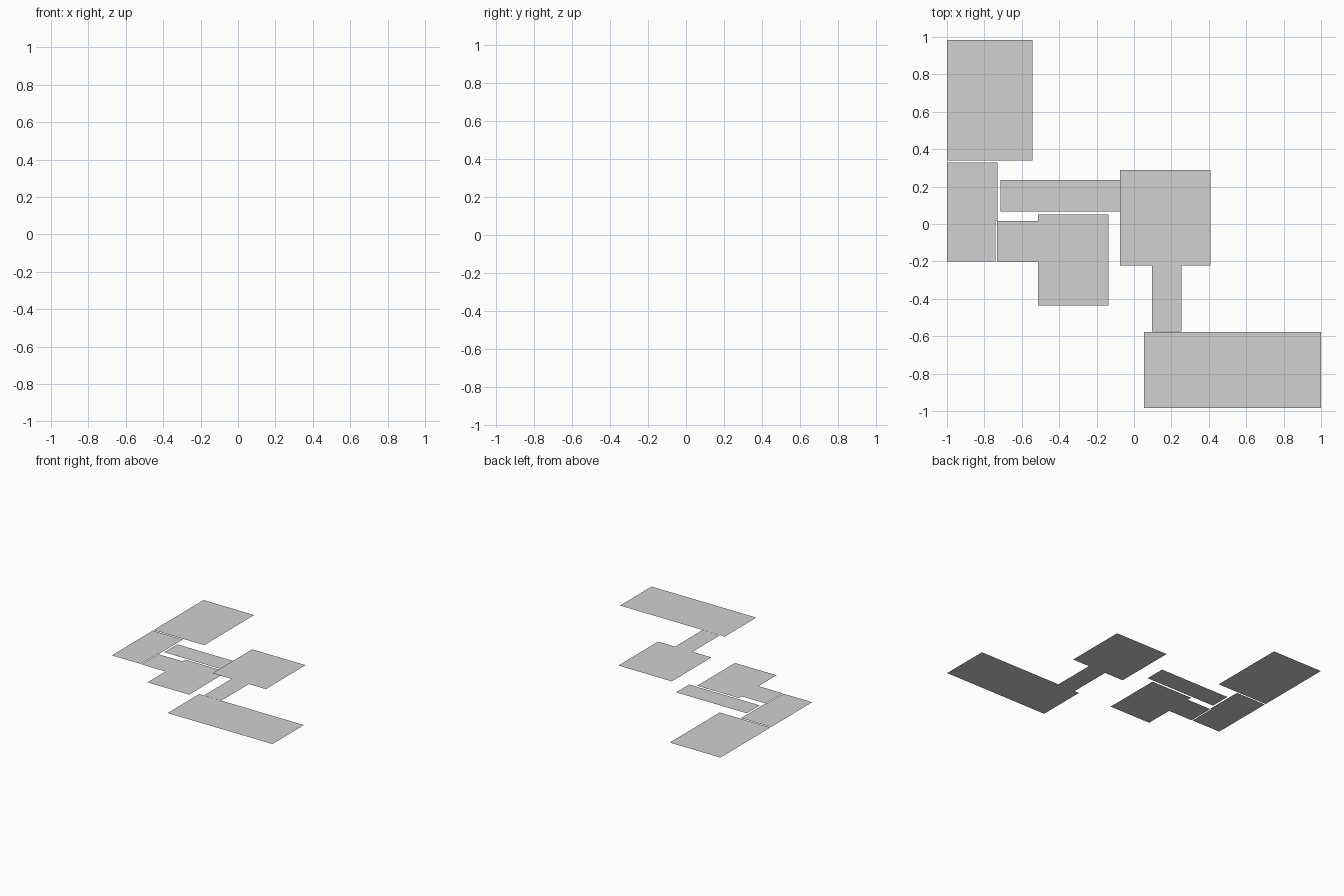
import bpy, bmesh

if "Cube" in bpy.data.objects:
    bpy.data.objects.remove(bpy.data.objects["Cube"])

# Single flat grey for the whole floor plan
grey = bpy.data.materials.new("light_grey")
grey.diffuse_color = (0.64, 0.64, 0.64, 1.0)
grey.use_nodes = True
grey.node_tree.nodes["Principled BSDF"].inputs["Base Color"].default_value = grey.diffuse_color

UPPER = 0.11  # height of the raised level


def plate(name, outline, z=0.0):
    """Flat one-face floor plate from a counter-clockwise outline, facing up."""
    bm = bmesh.new()
    bm.faces.new([bm.verts.new((x, y, z)) for x, y in outline])
    bm.normal_update()
    mesh = bpy.data.meshes.new(name)
    bm.to_mesh(mesh)
    bm.free()
    mesh.materials.append(grey)
    bpy.context.collection.objects.link(bpy.data.objects.new(name, mesh))


def rect(x0, y0, x1, y1):
    return [(x0, y0), (x1, y0), (x1, y1), (x0, y1)]


# Rectangular rooms and corridor
plate("back_left_room_floor", rect(-1.0, 0.340, -0.542, 0.983))
plate("corridor_floor", rect(-0.714, 0.068, -0.076, 0.236))
plate("front_right_room_floor", rect(0.053, -0.983, 1.0, -0.577), UPPER)

# Left room, slightly narrower beside the passage
plate("left_room_floor", [(-1.0, -0.2), (-0.74, -0.2), (-0.74, 0.016),
                          (-0.729, 0.016), (-0.729, 0.33), (-1.0, 0.33)])

# Centre room with its passage to the left
plate("centre_room_floor", [(-0.732, -0.203), (-0.513, -0.203), (-0.513, -0.435),
                            (-0.137, -0.435), (-0.137, 0.052), (-0.513, 0.052),
                            (-0.513, 0.015), (-0.732, 0.015)])

# Raised right room with its passage to the front
plate("right_room_floor", [(-0.075, -0.222), (0.096, -0.222), (0.096, -0.576),
                           (0.254, -0.576), (0.254, -0.222), (0.408, -0.222),
                           (0.408, 0.29), (-0.075, 0.29)], UPPER)
